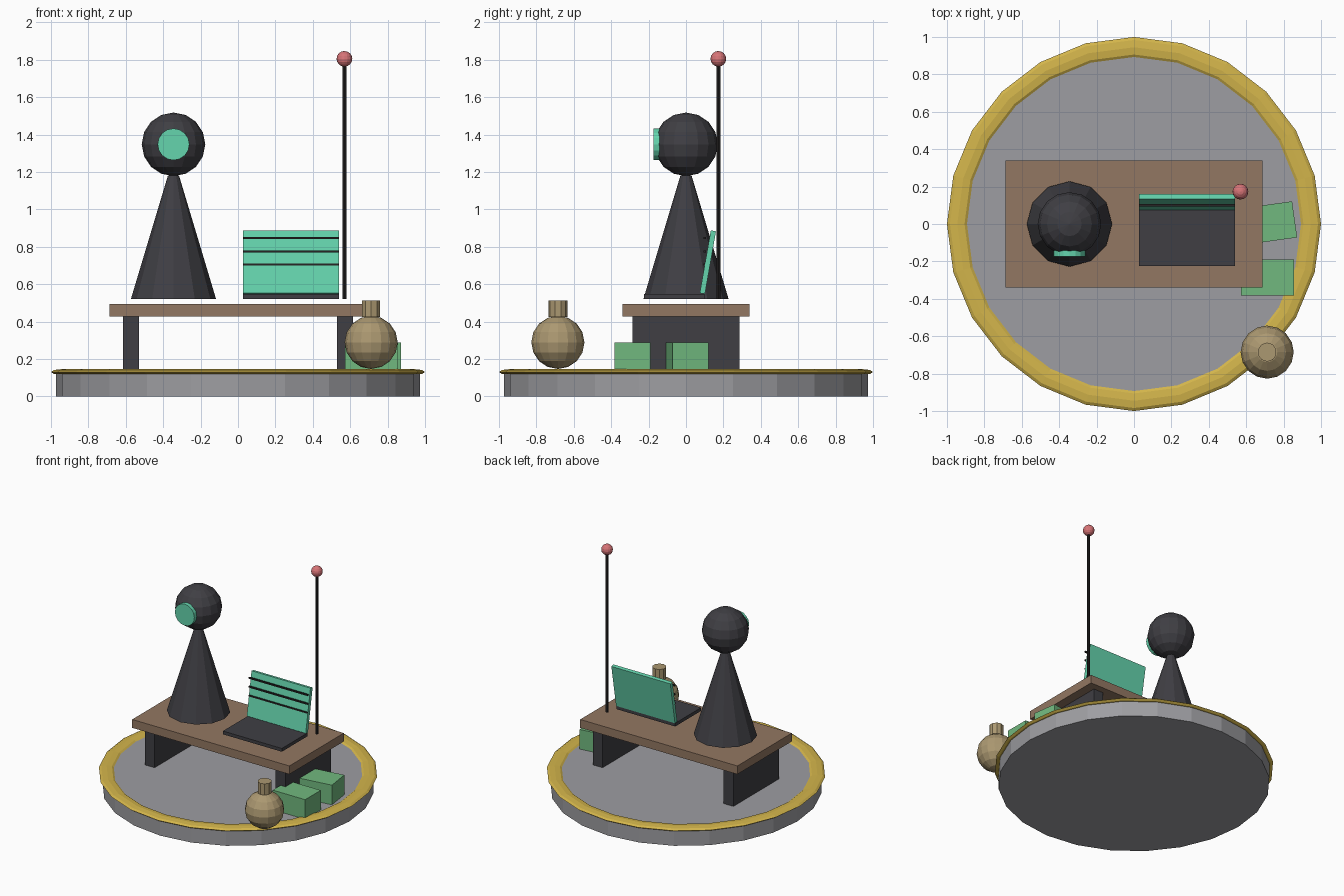
import bpy
import bmesh
import math
from mathutils import Matrix, Vector

cube = bpy.data.objects.get("Cube")
if cube:
    bpy.data.objects.remove(cube, do_unlink=True)


def material(name, r, g, b):
    m = bpy.data.materials.new(name)
    m.use_nodes = True
    m.diffuse_color = (r, g, b, 1)
    m.node_tree.nodes["Principled BSDF"].inputs["Base Color"].default_value = (r, g, b, 1)
    return m


grey = material("stone grey", .34, .34, .36)
gold = material("gold", .65, .46, .07)
wood = material("wood brown", .29, .185, .122)
dark = material("charcoal", .05, .049, .057)
black = material("near black", .02, .018, .018)
teal = material("teal", .13, .66, .42)
green = material("leaf green", .165, .48, .21)
tan = material("tan", .41, .315, .165)
red = material("soft red", .68, .175, .185)


def finish(bm, name, mat, matrix=Matrix()):
    bm.transform(matrix)
    bmesh.ops.recalc_face_normals(bm, faces=bm.faces)
    mesh = bpy.data.meshes.new(name)
    bm.to_mesh(mesh)
    bm.free()
    mesh.materials.append(mat)
    obj = bpy.data.objects.new(name, mesh)
    bpy.context.collection.objects.link(obj)
    return obj


def box(name, mat, centre, size, axis='X', angle=0):
    bm = bmesh.new()
    bmesh.ops.create_cube(bm, size=1)
    finish(bm, name, mat, Matrix.Translation(centre)
           @ Matrix.Rotation(math.radians(angle), 4, axis)
           @ Matrix.Diagonal(Vector((*size, 1))))


def cone(name, mat, centre, r1, r2, depth, sides, tilt=0):
    bm = bmesh.new()
    bmesh.ops.create_cone(bm, cap_ends=True, segments=sides, radius1=r1,
                          radius2=r2, depth=depth)
    finish(bm, name, mat, Matrix.Translation(centre)
           @ Matrix.Rotation(math.radians(tilt), 4, 'X'))


def sphere(name, mat, centre, r, segments=16, rings=8):
    bm = bmesh.new()
    bmesh.ops.create_uvsphere(bm, u_segments=segments, v_segments=rings, radius=r)
    finish(bm, name, mat, Matrix.Translation(centre))


def ring(name, mat, z, major, width, height, segments=24, sides=8):
    bm = bmesh.new()
    loops = []
    for i in range(segments):
        a = math.tau * i / segments
        loop = []
        for j in range(sides):
            b = math.tau * j / sides
            r = major + width * math.cos(b)
            loop.append(bm.verts.new((r * math.cos(a), r * math.sin(a),
                                      z + height * math.sin(b))))
        loops.append(loop)
    for i in range(segments):
        p, q = loops[i - 1], loops[i]
        for j in range(sides):
            bm.faces.new((p[j - 1], q[j - 1], q[j], p[j]))
    finish(bm, name, mat)


# Round platform with flattened gold rim
cone("platform", grey, (0, 0, .0665), .973, .973, .133, 24)
ring("platform_rim", gold, .131, .945, .055, .015)

# Table on two slab legs
box("table_top", wood, (0, 0, .46), (1.374, .68, .066))
for side, x in (("left", .572), ("right", -.572)):
    box(side + "_table_leg", dark, (x, 0, .28), (.085, .572, .298))

# Figure: tapered body, round head, single eye
cone("body", dark, (-.345, 0, .85), .228, .03, .66, 12)
sphere("head", dark, (-.345, 0, 1.348), .17)
cone("eye", teal, (-.345, -.158, 1.348), .085, .085, .032, 16, tilt=90)

# Open laptop with lines across the screen
box("laptop_base", dark, (.283, -.063, .535), (.515, .323, .026))
box("laptop_screen", teal, (.283, .117, .718), (.515, .028, .34), angle=-10)
for i in range(3):
    box("screen_line_%d" % (i + 1), black, (.283, .1, .706 + .07 * i), (.515, .012, .011))

# Antenna with ball tip
cone("antenna_pole", black, (.569, .173, 1.15), .011, .011, 1.26, 8)
sphere("antenna_ball", red, (.569, .173, 1.805), .042)

# Two crates beside the table
box("front_crate", green, (.714, -.286, .21), (.284, .195, .156))
box("rear_crate", green, (.718, .005, .21), (.284, .195, .156), axis='Z', angle=8)

# Round flask resting on the rim
sphere("flask_body", tan, (.712, -.685, .289), .142)
cone("flask_neck", tan, (.712, -.685, .469), .051, .051, .088, 10)
